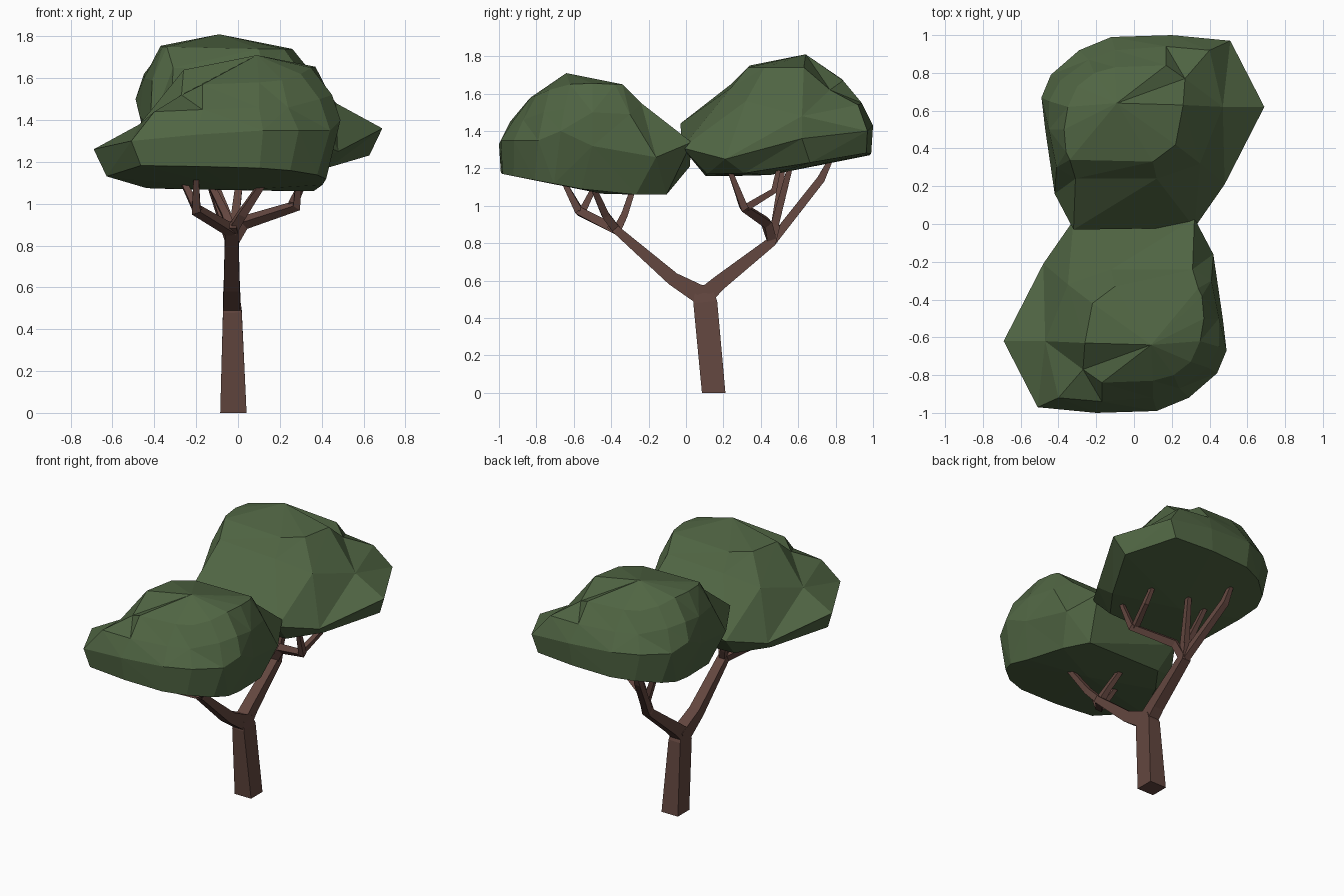
import bpy, bmesh, math
from mathutils import Vector

if "Cube" in bpy.data.objects:
    bpy.data.objects.remove(bpy.data.objects["Cube"])


def material(name, color):
    m = bpy.data.materials.new(name)
    m.diffuse_color = color
    m.use_nodes = True
    m.node_tree.nodes["Principled BSDF"].inputs["Base Color"].default_value = m.diffuse_color
    return m


def make_object(name, bm, mat, z=0.0, turn=0.0):
    bmesh.ops.recalc_face_normals(bm, faces=bm.faces)
    mesh = bpy.data.meshes.new(name)
    bm.to_mesh(mesh)
    bm.free()
    mesh.materials.append(mat)
    ob = bpy.data.objects.new(name, mesh)
    ob.location.z = z
    ob.rotation_euler.z = turn
    bpy.context.collection.objects.link(ob)
    return ob


def bridge(bm, a, b):
    n = len(a)
    for i in range(n):
        bm.faces.new((a[i], a[(i + 1) % n], b[(i + 1) % n], b[i]))


def limb(bm, points, widths, depths=None):
    """Four-sided tapering tube along a path (half widths and half depths)."""
    depths = depths or widths
    pts = [Vector(p) for p in points]
    whole = (pts[-1] - pts[0]).normalized()
    ref = Vector((1, 0, 0)) if abs(whole.x) < 0.6 else Vector((0, 1, 0))
    previous = None
    for i, p in enumerate(pts):
        t = (pts[min(i + 1, len(pts) - 1)] - pts[max(i - 1, 0)]).normalized()
        u = (ref - t * ref.dot(t)).normalized()
        v = t.cross(u)
        ring = []
        for a, b in ((1, 1), (-1, 1), (-1, -1), (1, -1)):
            co = p + u * a * widths[i] + v * b * depths[i]
            if p.z == 0:
                co.z = 0
            ring.append(bm.verts.new(co))
        if previous:
            bridge(bm, previous, ring)
        else:
            bm.faces.new(ring[::-1])
        previous = ring
    bm.faces.new(previous)


bark = material("bark", (0.125, 0.062, 0.05, 1))
leaf = material("leaf", (0.08, 0.13, 0.056, 1))

# Trunk
bm = bmesh.new()
limb(bm, [(-.022, .148, 0), (-.027, .103, .485), (-.03, .09, .575)],
     [.063, .045, .035], [.063, .064, .04])
make_object("trunk", bm, bark)

# Front branch with its twigs
bm = bmesh.new()
F = (-.03, -.37, .87)
limb(bm, [(-.03, .12, .5), (-.03, -.07, .61), F, (-.03, -.41, .9)],
     [.042, .038, .032, .022], [.055, .036, .022, .02])
limb(bm, [F, (-.2, -.57, .97), (-.2, -.66, 1.14)], [.024, .022, .012])
limb(bm, [(-.19, -.56, .96), (-.27, -.48, 1.12)], [.02, .012])
limb(bm, [F, (.02, -.43, .95), (.14, -.51, 1.13)], [.022, .02, .014])
limb(bm, [F, (-.06, -.33, .95), (-.15, -.27, 1.13)], [.022, .018, .014])
make_object("front_branch", bm, bark)

# Back branch with its twigs
bm = bmesh.new()
B = (-.03, .46, .81)
limb(bm, [(-.03, .08, .5), (-.03, .18, .59), B, (-.02, .48, .9)],
     [.042, .038, .032, .024], [.05, .04, .026, .024])
limb(bm, [B, (.03, .43, .91), (.28, .31, .99), (.3, .23, 1.2)], [.026, .024, .02, .012])
limb(bm, [(.26, .32, .99), (.3, .47, 1.08), (.26, .5, 1.22)], [.019, .016, .012])
limb(bm, [(-.02, .47, .88), (.02, .56, 1.22)], [.022, .014])
limb(bm, [B, (-.14, .72, 1.14), (-.15, .77, 1.24)], [.024, .021, .013])
limb(bm, [(-.02, .47, .87), (-.16, .52, 1.22)], [.02, .013])
make_object("back_branch", bm, bark)

# Leaf clump rings: widest outline, shoulder, crown
outline = [(-.32, -.03, 1.44), (.32, -.02, 1.31), (.48, .21, 1.25), (.69, .62, 1.36),
           (.51, .97, 1.40), (.2, 1.0, 1.43), (-.12, .99, 1.45), (-.29, .92, 1.45),
           (-.44, .79, 1.45), (-.49, .67, 1.5), (-.47, .5, 1.42), (-.42, .16, 1.36)]
shoulder = [(-.31, .24, 1.65), (.12, .24, 1.63), (.35, .32, 1.56), (.47, .62, 1.48),
            (.4, .92, 1.54), (.17, .94, 1.55), (-.1, .92, 1.56), (-.24, .87, 1.56),
            (-.39, .76, 1.6), (-.45, .65, 1.62), (-.45, .5, 1.6), (-.41, .3, 1.59)]
crown = [(-.34, .34, 1.75), (.1, .33, 1.74), (.22, .42, 1.74), (.26, .63, 1.74),
         (.27, .77, 1.62), (.17, .84, 1.67), (-.1, .83, 1.68), (-.21, .8, 1.69),
         (-.3, .73, 1.72), (-.35, .62, 1.75), (-.37, .5, 1.755), (-.36, .38, 1.75)]


def clump(name, z, turn):
    bm = bmesh.new()
    # Underside, drawn in from the outline and rising toward the outer end
    under = []
    for x, y, _ in outline:
        y = .13 + .86 * y
        wide = .91 if x > 0 else .86
        under.append((wide * x, y, 1.16 + .19 * max(0, y - .4) + .03 * max(x, 0)))
    rings = [[bm.verts.new(p) for p in r] for r in (under, outline, shoulder, crown)]
    for a, b in zip(rings, rings[1:]):
        bridge(bm, a, b)
    low = bm.verts.new((0, .45, 1.165))
    top = bm.verts.new((-.09, .64, 1.81))
    n = len(outline)
    for i in range(n):
        j = (i + 1) % n
        bm.faces.new((rings[3][i], rings[3][j], top))
        bm.faces.new((rings[0][j], rings[0][i], low))
    bmesh.ops.triangulate(bm, faces=[f for f in bm.faces if len(f.verts) == 4])
    make_object(name, bm, leaf, z, turn)


# The front clump is the back one turned half round and lowered
clump("back_leaf_clump", 0, 0)
clump("front_leaf_clump", -.1, math.pi)
